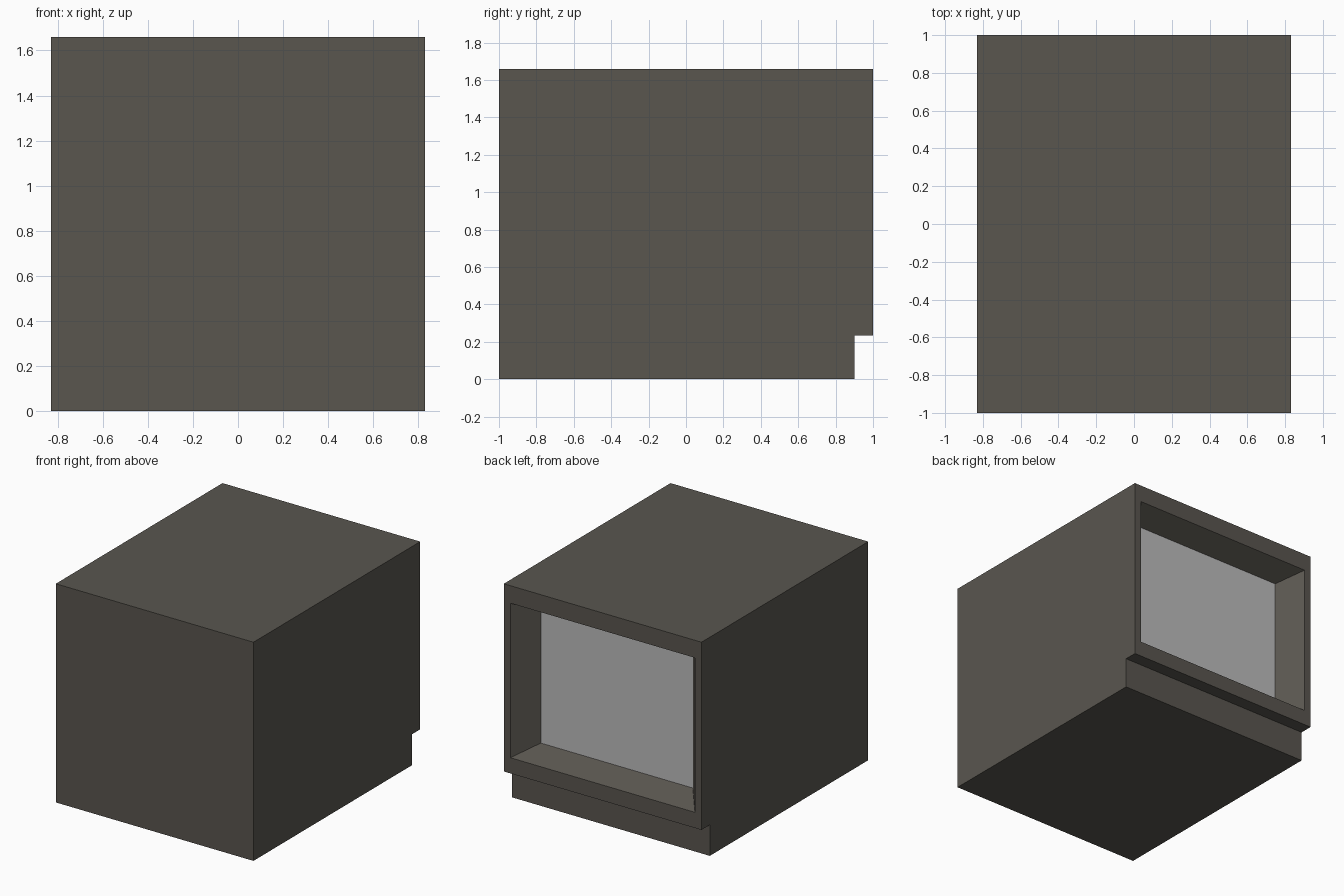
import bpy, bmesh

if "Cube" in bpy.data.objects:
    bpy.data.objects.remove(bpy.data.objects["Cube"])

W, H, D = 0.83, 1.66, 1.0


def material(name, rgb):
    m = bpy.data.materials.new(name)
    m.diffuse_color = (*rgb, 1)
    m.use_nodes = True
    m.node_tree.nodes["Principled BSDF"].inputs["Base Color"].default_value = m.diffuse_color
    return m


def finish(bm, name, mat):
    me = bpy.data.meshes.new(name)
    bm.to_mesh(me)
    bm.free()
    me.materials.append(mat)
    ob = bpy.data.objects.new(name, me)
    bpy.context.collection.objects.link(ob)


def rect(hx, y, z0, z1):
    """Corners of a rectangle facing +y."""
    return [(hx, y, z0), (-hx, y, z0), (-hx, y, z1), (hx, y, z1)]


def fit(face, corners):
    """Move each corner of an inset face to the matching rectangle corner."""
    c = face.calc_center_median()
    for v in face.verts:
        right, top = v.co.x > c.x, v.co.z > c.z
        v.co = next(p for p in corners if (p[0] > 0) == right
                    and (p[2] == corners[2][2]) == top)


dark = material("dark warm grey", (0.10, 0.092, 0.078))
grey = material("screen grey", (0.50, 0.50, 0.50))

opening = rect(0.775, D, 0.354, 1.527)
panel = rect(0.638, D - 0.17, 0.437, 1.437)

# Case: side profile with a notch under the screen, extruded across x
profile = [(-D, 0), (0.9, 0), (0.9, 0.235), (D, 0.235), (D, H), (-D, H)]
bm = bmesh.new()
side = bm.faces.new([bm.verts.new((-W, y, z)) for y, z in profile])
ext = bmesh.ops.extrude_face_region(bm, geom=[side])
for v in ext["geom"]:
    if isinstance(v, bmesh.types.BMVert):
        v.co.x = W
bmesh.ops.recalc_face_normals(bm, faces=bm.faces)

# Recess: inset the screen side twice, tapering inward to the panel
face = next(f for f in bm.faces if all(abs(v.co.y - D) < 1e-4 for v in f.verts))
for corners in (opening, panel):
    bmesh.ops.inset_individual(bm, faces=[face], thickness=0.05)
    fit(face, corners)
bmesh.ops.delete(bm, geom=[face], context='FACES_ONLY')
finish(bm, "case", dark)

# Screen panel closing the recess
bm = bmesh.new()
bm.faces.new([bm.verts.new(p) for p in panel])
bm.normal_update()
finish(bm, "screen", grey)
